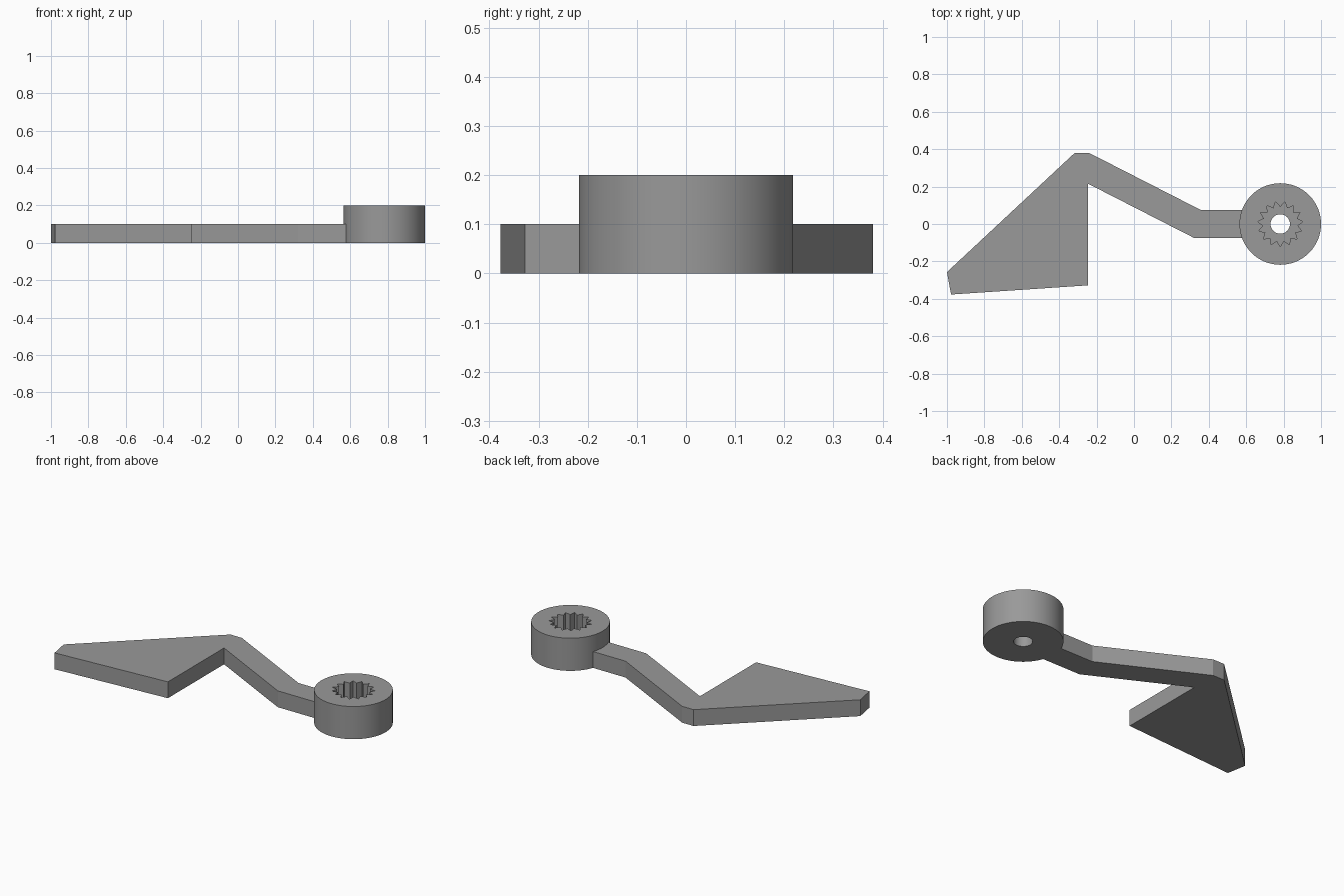
import bpy, bmesh, math

if "Cube" in bpy.data.objects:
    bpy.data.objects.remove(bpy.data.objects["Cube"])

grey = bpy.data.materials.new("plain grey")
grey.diffuse_color = (0.32, 0.32, 0.32, 1)
grey.use_nodes = True
grey.node_tree.nodes["Principled BSDF"].inputs["Base Color"].default_value = grey.diffuse_color

HUB_X, HUB_R, HUB_H = 0.782, 0.218, 0.2
ARM_H = 0.1
FLOOR = 0.06  # bottom of the toothed socket


def prism(name, outline, z0, z1):
    """Extrude a flat outline from z0 up to z1."""
    bm = bmesh.new()
    base = bm.faces.new([bm.verts.new((x, y, z0)) for x, y in outline])
    top = bmesh.ops.extrude_face_region(bm, geom=[base])["geom"]
    for v in top:
        if isinstance(v, bmesh.types.BMVert):
            v.co.z = z1
    bmesh.ops.recalc_face_normals(bm, faces=bm.faces)
    mesh = bpy.data.meshes.new(name)
    bm.to_mesh(mesh)
    bm.free()
    mesh.materials.append(grey)
    obj = bpy.data.objects.new(name, mesh)
    bpy.context.collection.objects.link(obj)
    return obj


def ring(count, radii):
    """Points around the hub axis, cycling through the radii, starting at -y."""
    pts = []
    for i in range(count):
        a = -math.pi / 2 + 2 * math.pi * i / count
        r = radii[i % len(radii)]
        pts.append((HUB_X + r * math.cos(a), r * math.sin(a)))
    return pts


# Bent arm running into the wide paddle
prism("arm_and_paddle", [
    (-1.0, -0.257), (-0.317, 0.38), (-0.24, 0.38), (0.357, 0.075), (0.6, 0.075),
    (0.6, -0.075), (0.322, -0.075), (-0.245, 0.215), (-0.245, -0.328), (-0.978, -0.377),
], 0, ARM_H)

# Round hub with a toothed socket and a screw hole
hub = prism("hub", ring(96, [HUB_R]), 0, HUB_H)
cutters = [
    prism("socket_cutter", ring(30, [0.121, 0.092]), FLOOR, HUB_H + 0.1),
    prism("screw_hole_cutter", ring(48, [0.052]), -0.1, HUB_H + 0.05),
]
for cutter in cutters:
    mod = hub.modifiers.new(cutter.name, 'BOOLEAN')
    mod.operation = 'DIFFERENCE'
    mod.solver = 'EXACT'
    mod.object = cutter
bpy.context.view_layer.objects.active = hub
hub.select_set(True)
for mod in list(hub.modifiers):
    bpy.ops.object.modifier_apply(modifier=mod.name)
for cutter in cutters:
    bpy.data.objects.remove(cutter)

# Smooth round walls, sharp rims and teeth
bpy.ops.object.shade_smooth_by_angle(angle=math.radians(25))
